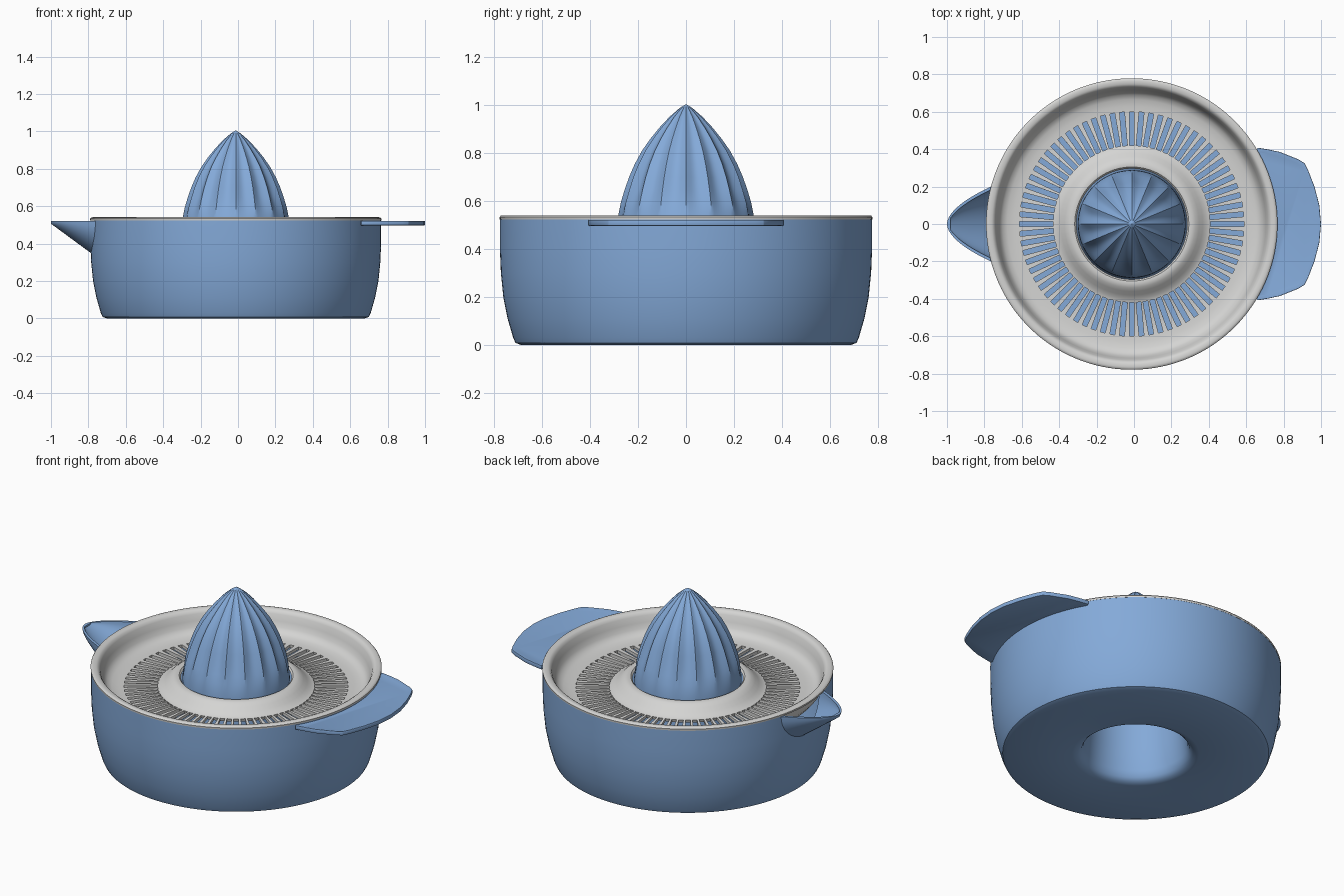
import bpy, bmesh, math

if "Cube" in bpy.data.objects:
    bpy.data.objects.remove(bpy.data.objects["Cube"])

CX = -0.012          # bowl axis
SLOTS, FLUTES = 72, 16


def material(name, rgb):
    m = bpy.data.materials.new(name)
    m.diffuse_color = (*rgb, 1)
    m.use_nodes = True
    m.node_tree.nodes["Principled BSDF"].inputs["Base Color"].default_value = m.diffuse_color
    return m


BLUE = material("soft blue", (0.23, 0.40, 0.69))
GREY = material("light grey", (0.66, 0.66, 0.65))


def make(name, bm, mat):
    me = bpy.data.meshes.new(name)
    bm.to_mesh(me)
    bm.free()
    me.materials.append(mat)
    ob = bpy.data.objects.new(name, me)
    bpy.context.collection.objects.link(ob)
    return ob


def finish(ob, angle=32):
    """Apply all modifiers, then shade smooth by angle."""
    bpy.ops.object.select_all(action='DESELECT')
    ob.select_set(True)
    bpy.context.view_layer.objects.active = ob
    for m in list(ob.modifiers):
        bpy.ops.object.modifier_apply(modifier=m.name)
    bpy.ops.object.shade_smooth_by_angle(angle=math.radians(angle))


def lathe(name, profile, segs, mat, closed=True, angle=None, scale=None, skip=None):
    """Spin (r, z) points; angle/scale vary the columns, skip leaves holes."""
    bm = bmesh.new()
    rings = []
    for r, z in profile:
        ring = []
        for j in range(segs):
            a = angle(j, r) if angle else 2 * math.pi * j / segs
            rr = r * (scale(a, r, z) if scale else 1)
            ring.append(bm.verts.new((CX + rr * math.cos(a), rr * math.sin(a), z)))
        rings.append(ring)
    n = len(rings)
    for i in range(n if closed else n - 1):
        for j in range(segs):
            if skip and skip(i, j):
                continue
            p, q, k = rings[i], rings[(i + 1) % n], (j + 1) % segs
            bm.faces.new((p[j], p[k], q[k], q[j]))
    bmesh.ops.remove_doubles(bm, verts=bm.verts, dist=1e-5)
    bmesh.ops.recalc_face_normals(bm, faces=bm.faces)
    if not closed and sum(f.normal.z * f.calc_area() for f in bm.faces) < 0:
        bmesh.ops.reverse_faces(bm, faces=bm.faces)
    return make(name, bm, mat)


def spout_loft(name, x0, x1, inset, lift):
    """Half-round channel that widens and deepens from the tip to the wall."""
    bm = bmesh.new()
    steps, arc, top = 14, 20, 0.521
    rings = []
    for i in range(steps + 1):
        x = x0 + (x1 - x0) * (i / steps) ** 1.6
        t = (x + 1) / 0.245
        w = max(0.205 * t ** 0.55 - inset, 0.006)
        d = max(0.015 + 0.18 * t - inset, 0.004)
        pts = [(w * math.cos(math.pi * k / arc), top - d * math.sin(math.pi * k / arc))
               for k in range(arc + 1)]
        if lift:
            pts = [(w, top + lift)] + pts + [(-w, top + lift)]
        rings.append([bm.verts.new((x, y, z)) for y, z in pts])
    n = len(rings[0])
    for p, q in zip(rings, rings[1:]):
        for k in range(n):
            bm.faces.new((p[k], p[(k + 1) % n], q[(k + 1) % n], q[k]))
    bm.faces.new(rings[0])
    bm.faces.new(rings[-1])
    bmesh.ops.recalc_face_normals(bm, faces=bm.faces)
    return make(name, bm, BLUE)


# Bowl: outer wall, inner wall, floor and hollow centre post
bowl = lathe("bowl", [
    (.34, 0), (.69, 0), (.712, .008), (.722, .03), (.745, .11), (.763, .2), (.773, .3),
    (.777, .4), (.777, .524), (.748, .524), (.745, .3), (.73, .18), (.70, .07), (.66, .04),
    (.36, .04), (.32, .07), (.30, .2), (.285, .47), (.26, .47), (.265, .2), (.278, .06),
    (.29, .025), (.31, .007)], 128, BLUE)

# Pouring spout joined to the bowl, then hollowed through the wall
spout = spout_loft("spout_form", -1.0, -0.755, 0, 0)
cutter = spout_loft("spout_cutter", -0.982, -0.70, 0.018, 0.08)
for ob, op in ((spout, 'UNION'), (cutter, 'DIFFERENCE')):
    m = bowl.modifiers.new(op.lower(), 'BOOLEAN')
    m.operation, m.object, m.solver = op, ob, 'EXACT'
finish(bowl)
for ob in (spout, cutter):
    bpy.data.objects.remove(ob, do_unlink=True)


# Reamer: hollow fluted dome, flutes fade out near the base
def flute(a, r, z):
    if r < 0.001 or z < 0.5 or (r, z) in INNER:
        return 1
    u = min(1, (z - 0.49) / 0.16)
    return 1 - 0.085 * u * abs(math.sin(FLUTES * a / 2))


INNER = [(0, .95), (.05, .91), (.12, .82), (.185, .72), (.23, .6), (.26, .46)]
OUTER = [(.288, .46), (.287, .5), (.281, .55), (.272, .595), (.257, .645), (.238, .70),
         (.214, .755), (.184, .81), (.149, .86), (.110, .908), (.068, .953), (.025, .99),
         (0, 1.005)]
finish(lathe("reamer", OUTER + INNER, FLUTES * 8, BLUE, scale=flute))


# Strainer tray: rolled rim, dished wall, ring of slots and raised collar
def slot_angle(j, r):
    half = 0.013 / min(max(r, .42), .6)
    return 2 * math.pi * (j // 2) / SLOTS + (half if j % 2 else -half)


TRAY = [(.778, .523), (.779, .533), (.774, .539), (.765, .541), (.748, .540), (.737, .534),
        (.728, .52), (.717, .485), (.706, .455), (.69, .435), (.665, .424), (.63, .419),
        (.60, .417), (.42, .42), (.40, .428), (.38, .443), (.36, .462), (.34, .477),
        (.32, .484), (.305, .482), (.296, .472)]
row = TRAY.index((.60, .417))
tray = lathe("strainer", TRAY, SLOTS * 2, GREY, closed=False, angle=slot_angle,
             skip=lambda i, j: i == row and j % 2 == 0)
m = tray.modifiers.new("thickness", 'SOLIDIFY')
m.thickness, m.offset = 0.018, -1
finish(tray, 40)

# Handle: flat grip with a shallow recessed top
half = [(1.0, 0), (.991, .1), (.965, .2), (.93, .29), (.912, .325), (.88, .345),
        (.78, .385), (.72, .398), (.66, .408)]
arc = [(CX + .762 * math.cos(math.radians(a)), .762 * math.sin(math.radians(a)))
       for a in range(30, -31, -5)]
outline = half + arc + [(x, -y) for x, y in reversed(half[1:])]
bm = bmesh.new()
base = bm.faces.new([bm.verts.new((x, y, .497)) for x, y in outline])
ext = bmesh.ops.extrude_face_region(bm, geom=[base])
bmesh.ops.translate(bm, vec=(0, 0, .025),
                    verts=[v for v in ext["geom"] if isinstance(v, bmesh.types.BMVert)])
bmesh.ops.recalc_face_normals(bm, faces=bm.faces)
bm.faces.ensure_lookup_table()
top = max(bm.faces, key=lambda f: f.calc_center_median().z)
bmesh.ops.inset_region(bm, faces=[top], thickness=.022, depth=-.006, use_even_offset=True)
handle = make("handle", bm, BLUE)
m = handle.modifiers.new("soft_edges", 'BEVEL')
m.width, m.segments, m.limit_method = .004, 2, 'ANGLE'
finish(handle)
